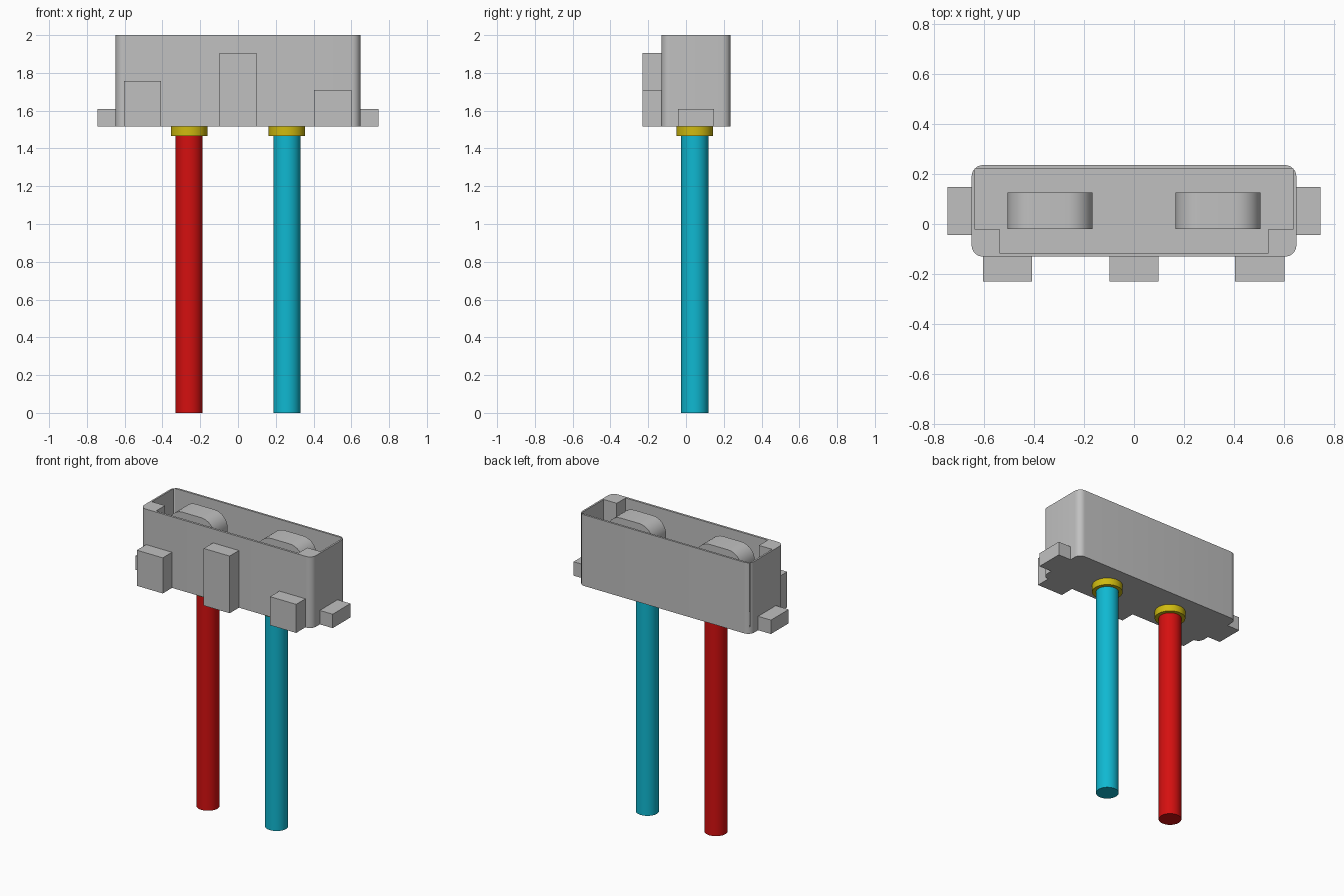
import bpy, bmesh, math

cube = bpy.data.objects.get("Cube")
if cube:
    bpy.data.objects.remove(cube, do_unlink=True)


def material(name, rgb):
    m = bpy.data.materials.new(name)
    m.use_nodes = True
    m.diffuse_color = (*rgb, 1)
    m.node_tree.nodes["Principled BSDF"].inputs["Base Color"].default_value = (*rgb, 1)
    return m


GREY = material("light grey", (0.53, 0.53, 0.53))
RED = material("wire red", (0.66, 0.005, 0.005))
CYAN = material("wire cyan", (0.005, 0.48, 0.64))
YELLOW = material("seal yellow", (0.62, 0.49, 0.005))


def prism(name, points, depth, mat, smooth=True):
    """Extrude a closed 3D outline along the depth vector."""
    bm = bmesh.new()
    face = bm.faces.new([bm.verts.new(p) for p in points])
    ext = bmesh.ops.extrude_face_region(bm, geom=[face])["geom"]
    bmesh.ops.translate(bm, vec=depth, verts=[v for v in ext if isinstance(v, bmesh.types.BMVert)])
    bmesh.ops.recalc_face_normals(bm, faces=bm.faces)
    mesh = bpy.data.meshes.new(name)
    bm.to_mesh(mesh)
    bm.free()
    mesh.materials.append(mat)
    ob = bpy.data.objects.new(name, mesh)
    bpy.context.collection.objects.link(ob)
    if smooth:
        shade(ob)
    return ob


def select(ob):
    bpy.ops.object.select_all(action='DESELECT')
    ob.select_set(True)
    bpy.context.view_layer.objects.active = ob


def shade(ob):
    select(ob)
    bpy.ops.object.shade_smooth_by_angle(angle=math.radians(30))


def box(name, x0, x1, y0, y1, z0, z1, mat):
    return prism(name, [(x0, y0, z0), (x1, y0, z0), (x1, y1, z0), (x0, y1, z0)],
                 (0, 0, z1 - z0), mat, False)


def arc(cx, cy, r, start, sweep=90, n=8):
    return [(cx + r * math.cos(math.radians(start + sweep * i / n)),
             cy + r * math.sin(math.radians(start + sweep * i / n))) for i in range(n + 1)]


def cylinder(name, x, y, r, z0, z1, mat):
    ring = arc(x, y, r, 0, 360, 40)[:-1]
    return prism(name, [(a, b, z0) for a, b in ring], (0, 0, z1 - z0), mat)


BASE, TOP, FLOOR = 1.515, 2.0, 1.56

# Housing: rounded block with a stepped open cavity
W, Y0, Y1, R = 0.648, -0.13, 0.235, 0.045
outline = (arc(W - R, Y1 - R, R, 0) + arc(-W + R, Y1 - R, R, 90)
           + arc(-W + R, Y0 + R, R, 180) + arc(W - R, Y0 + R, R, 270))
housing = prism("housing", [(x, y, BASE) for x, y in outline], (0, 0, TOP - BASE), GREY, False)
right_half = [(0.537, -0.115), (0.537, -0.02), (0.636, -0.02), (0.636, 0.221)]
cavity = right_half + [(-x, y) for x, y in reversed(right_half)]
cutter = prism("cavity_cutter", [(x, y, FLOOR) for x, y in cavity], (0, 0, 0.6), GREY, False)
cutter.hide_render = True
mod = housing.modifiers.new("cavity", 'BOOLEAN')
mod.operation, mod.solver, mod.object = 'DIFFERENCE', 'EXACT', cutter
select(housing)
bpy.ops.object.modifier_apply(modifier=mod.name)
bpy.data.objects.remove(cutter, do_unlink=True)
shade(housing)

# Keying ribs on the front, each with its own height
for name, x0, x1, z1 in (("right_rib", -0.603, -0.407, 1.758),
                         ("middle_rib", -0.098, 0.098, 1.905),
                         ("left_rib", 0.403, 0.6, 1.71)):
    box(name, x0, x1, -0.23, -0.125, BASE, z1, GREY)

for side, s, wire_mat in (("right", -1, RED), ("left", 1, CYAN)):
    # End tab
    box(side + "_end_tab", *sorted((s * 0.64, s * 0.745)), -0.043, 0.148, BASE, 1.61, GREY)
    # Round-shouldered contact inside the cavity
    cx, hw, r, pin_top = s * 0.335, 0.17, 0.1, 1.99
    profile = (arc(cx + hw - r, pin_top - r, r, 0) + arc(cx - hw + r, pin_top - r, r, 90)
               + [(cx - hw, FLOOR - 0.01), (cx + hw, FLOOR - 0.01)])
    prism(side + "_contact", [(x, -0.02, z) for x, z in profile], (0, 0.145, 0), GREY)
    # Wire and its seal
    wx = s * 0.259
    cylinder(side + "_seal", wx, 0.046, 0.097, 1.467, BASE + 0.003, YELLOW)
    cylinder(side + "_wire", wx, 0.046, 0.072, 0, 1.48, wire_mat)
